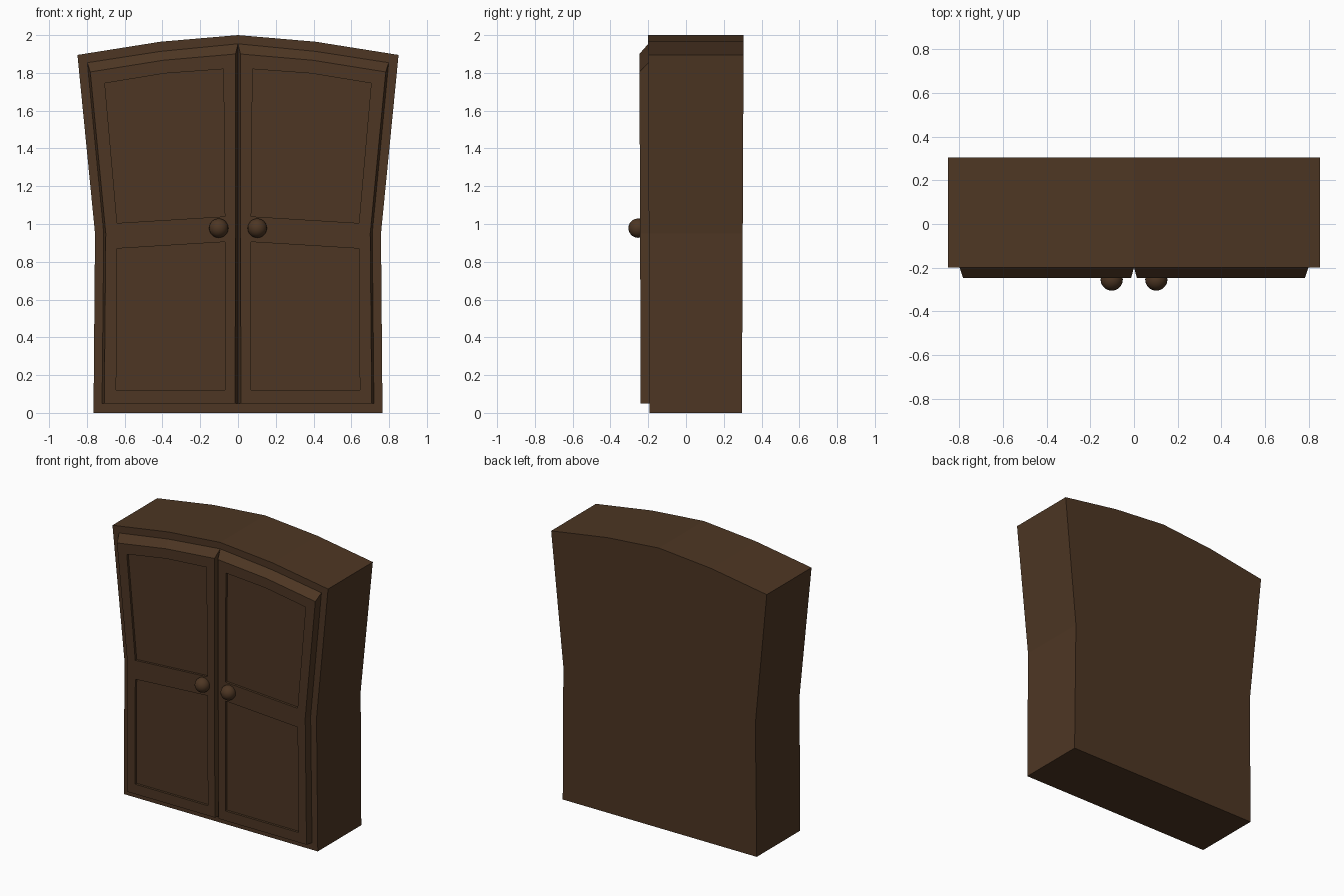
import bpy, bmesh

cube = bpy.data.objects.get("Cube")
if cube:
    bpy.data.objects.remove(cube, do_unlink=True)

wood = bpy.data.materials.new("dark brown wood")
wood.use_nodes = True
colour = (0.075, 0.037, 0.017, 1)
wood.diffuse_color = colour
wood.node_tree.nodes["Principled BSDF"].inputs["Base Color"].default_value = colour


def loop(bm, points, y, side=1):
    """Closed loop of vertices; depth tapers slightly towards the floor."""
    return [bm.verts.new((side * x, y * (0.97 + 0.015 * z), z)) for x, z in points]


def ring_edges(bm, verts):
    return [bm.edges.new((v, verts[i - 1])) for i, v in enumerate(verts)]


def bridge(bm, a, b):
    for i in range(len(a)):
        bm.faces.new((a[i - 1], a[i], b[i], b[i - 1]))


def finish(bm, name):
    bmesh.ops.recalc_face_normals(bm, faces=bm.faces[:])
    mesh = bpy.data.meshes.new(name)
    bm.to_mesh(mesh)
    bm.free()
    mesh.materials.append(wood)
    obj = bpy.data.objects.new(name, mesh)
    bpy.context.collection.objects.link(obj)
    return obj


# Cabinet: flared, arched outline extruded front to back
half = [(0.765, 0), (0.757, 0.95), (0.85, 1.895), (0.41, 1.965)]
outline = half + [(0, 2.0)] + [(-x, z) for x, z in reversed(half)]
bm = bmesh.new()
front, back = loop(bm, outline, -0.2), loop(bm, outline, 0.305)
bridge(bm, front, back)
bm.faces.new(front)
bm.faces.new(back)
finish(bm, "cabinet_body")

# Door outlines: wide base, narrower face, two sunken panels
DOOR_BASE = [(0.0, 0.05), (0.72, 0.05), (0.711, 0.95), (0.798, 1.855), (0.41, 1.915), (0.0, 1.955)]
DOOR_FACE = [(0.015, 0.05), (0.708, 0.05), (0.70, 0.95), (0.782, 1.805), (0.395, 1.867), (0.013, 1.9)]
PANELS = [
    [(0.07, 0.12), (0.645, 0.12), (0.64, 0.87), (0.07, 0.905)],
    [(0.07, 1.04), (0.64, 1.005), (0.705, 1.745), (0.39, 1.797), (0.077, 1.82)],
]

for side, label in ((1, "left"), (-1, "right")):
    bm = bmesh.new()
    base = loop(bm, DOOR_BASE, -0.199, side)
    face = loop(bm, DOOR_FACE, -0.247, side)
    rims = [loop(bm, p, -0.247, side) for p in PANELS]
    edges = [e for ring in [face] + rims for e in ring_edges(bm, ring)]
    bmesh.ops.triangle_fill(bm, edges=edges, use_beauty=True, normal=(0, -1, 0))
    bridge(bm, base, face)
    bm.faces.new(base)
    for points, rim in zip(PANELS, rims):
        floor = loop(bm, points, -0.23, side)
        bridge(bm, rim, floor)
        bm.faces.new(floor)
    finish(bm, label + "_door")

    # Round knob
    bm = bmesh.new()
    bmesh.ops.create_uvsphere(bm, u_segments=20, v_segments=12, radius=0.051)
    for f in bm.faces:
        f.smooth = True
    knob = finish(bm, label + "_knob")
    knob.location = (side * 0.102, -0.254, 0.978)
